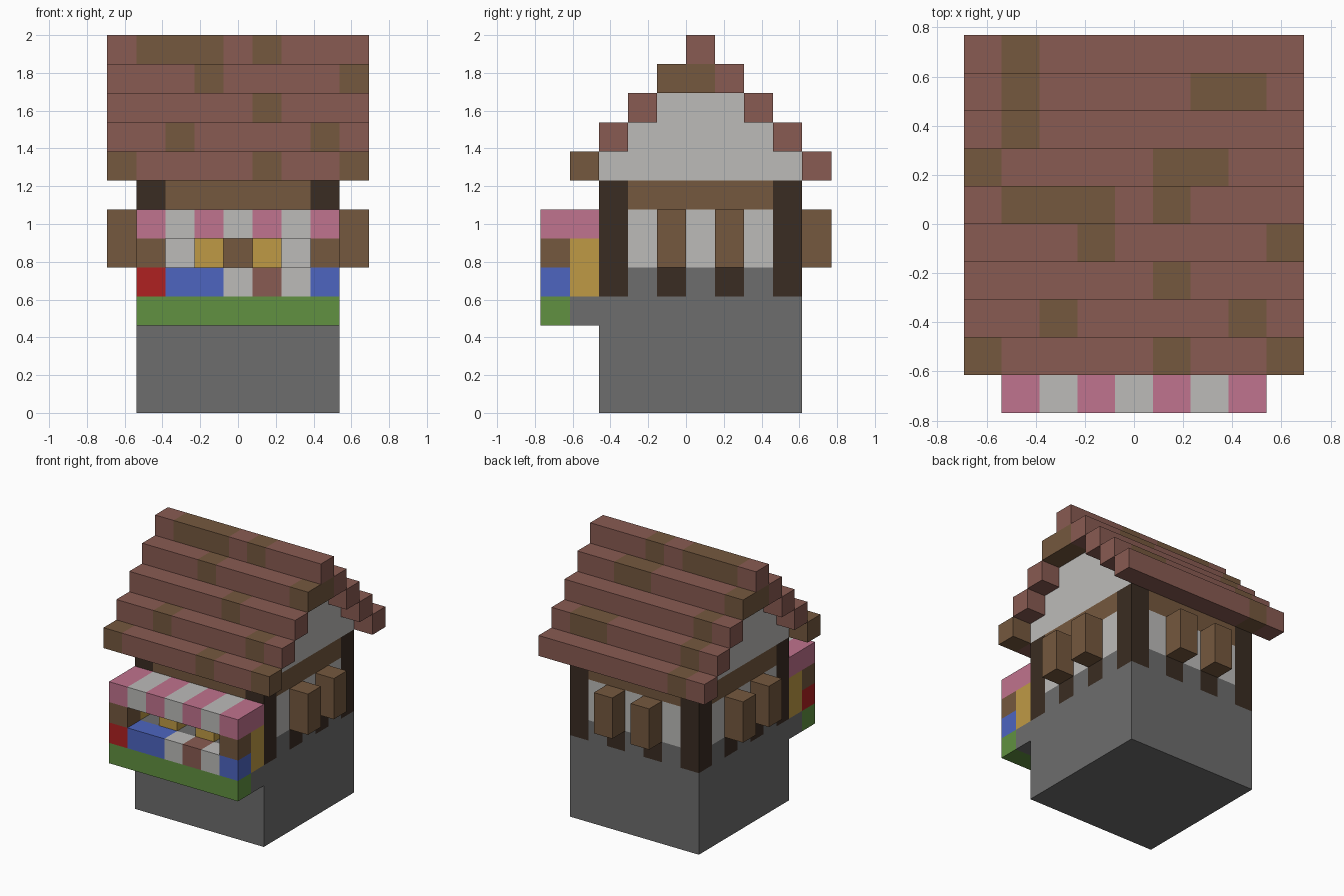
import bpy
import bmesh
from mathutils import Vector

cube = bpy.data.objects.get("Cube")
if cube:
    bpy.data.objects.remove(cube, do_unlink=True)

U = 2 / 13  # edge length of one block


def linear(c):
    c /= 255
    return c / 12.92 if c <= 0.04045 else ((c + 0.055) / 1.055) ** 2.4


PALETTE = {
    "stone": (109, 109, 109),
    "dark_wood": (58, 44, 34),
    "wood": (117, 88, 62),
    "plaster": (188, 187, 185),
    "roof_tile": (137, 91, 82),
    "pink_cloth": (192, 115, 142),
    "straw": (191, 154, 69),
    "red": (175, 33, 33),
    "blue": (77, 101, 192),
    "green": (97, 145, 65),
}
MATS = {}
for key, rgb in PALETTE.items():
    mat = bpy.data.materials.new(key)
    mat.use_nodes = True
    colour = [linear(c) for c in rgb] + [1]
    mat.diffuse_color = colour
    mat.node_tree.nodes["Principled BSDF"].inputs["Base Color"].default_value = colour
    MATS[key] = mat


def blocks(name, xs, ys, zs, paint):
    """Box over inclusive block ranges; paint is a colour or a rule (x, y, z) -> colour."""
    spans = (xs, ys, zs)
    bm = bmesh.new()
    bmesh.ops.create_cube(bm, size=1)
    for v in bm.verts:
        v.co = [a - 0.5 if c < 0 else b + 0.5 for c, (a, b) in zip(v.co, spans)]
    used = []
    # Cut along block boundaries only where the colour varies
    if callable(paint):
        for axis, (a, b) in enumerate(spans):
            for i in range(a, b):
                co, no = Vector(), Vector()
                co[axis], no[axis] = i + 0.5, 1
                bmesh.ops.bisect_plane(bm, geom=bm.verts[:] + bm.edges[:] + bm.faces[:],
                                       plane_co=co, plane_no=no)
    bm.normal_update()
    for f in bm.faces:
        cell = f.calc_center_median() - f.normal * 0.5
        key = paint(*(round(c) for c in cell)) if callable(paint) else paint
        if key not in used:
            used.append(key)
        f.material_index = used.index(key)
    for v in bm.verts:
        x, y, z = v.co
        v.co = (x * U, (y - 4.5) * U, (z + 0.5) * U)
    mesh = bpy.data.meshes.new(name)
    bm.to_mesh(mesh)
    bm.free()
    for key in used:
        mesh.materials.append(MATS[key])
    obj = bpy.data.objects.new(name, mesh)
    bpy.context.collection.objects.link(obj)
    return obj


# House body
def wall_paint(x, y, z):
    corner = abs(x) == 3 and y in (2, 8)
    stud = (abs(x) == 3 and y in (4, 6)) or (y == 8 and abs(x) == 1)
    if corner:
        return "dark_wood"
    if z == 7:
        return "wood"
    if z == 4:
        return "dark_wood" if stud else "stone"
    if stud or (y == 2 and x == 0 and z == 5):
        return "wood"
    return "plaster"


blocks("foundation", (-3, 3), (2, 8), (0, 3), "stone")
blocks("timber_walls", (-3, 3), (2, 8), (4, 7), wall_paint)

# Shutters on both sides and the back
for side, label in ((-1, "right"), (1, "left")):
    for y, place in ((4, "front"), (6, "rear")):
        blocks(f"{label}_{place}_shutter", (4 * side, 4 * side), (y, y), (5, 6), "wood")
    blocks(f"back_{label}_shutter", (side, side), (9, 9), (5, 6), "wood")

# Stepped gable and roof; each row lists its weathered blocks
for step in range(3):
    blocks(f"gable_step_{step + 1}", (-3, 3), (2 + step, 8 - step), (8 + step, 8 + step), "plaster")
blocks("ridge_beam", (-4, 4), (5, 5), (11, 11), "wood")

WORN = {1: (-4, 1, 4), 2: (-2, 3), 3: (1,), 4: (-1, 4), 5: (-3, -2, -1, 1),
        6: (-4, 1, 2), 7: (-3,), 8: (-3, 2, 3), 9: (-3,)}
for row, worn in WORN.items():
    level = 12 - abs(row - 5)
    blocks(f"roof_row_{row}", (-4, 4), (row, row), (level, level),
           lambda x, y, z, worn=worn: "wood" if x in worn else "roof_tile")

# Market stall: striped awning, posts, counter goods and green ledge
blocks("awning", (-3, 3), (0, 1), (6, 6),
       lambda x, y, z: "pink_cloth" if x % 2 else "plaster")
GOODS = ("red", "blue", "blue", "plaster", "roof_tile", "plaster", "blue")
blocks("counter_goods", (-3, 3), (0, 0), (4, 4), lambda x, y, z: GOODS[x + 3])
blocks("green_ledge", (-3, 3), (0, 0), (3, 3), "green")
blocks("stall_floor", (-3, 3), (1, 1), (3, 3), "stone")
blocks("stall_shelf", (-3, 3), (1, 1), (4, 4),
       lambda x, y, z: "straw" if abs(x) == 3 else "stone")
for side, label in ((-1, "right"), (1, "left")):
    blocks(f"{label}_stall_post", (3 * side, 3 * side), (0, 0), (5, 5), "wood")
    blocks(f"{label}_straw_bale", (3 * side, 3 * side), (1, 1), (5, 5), "straw")
    blocks(f"{label}_straw_display", (side, side), (1, 1), (5, 5), "straw")
